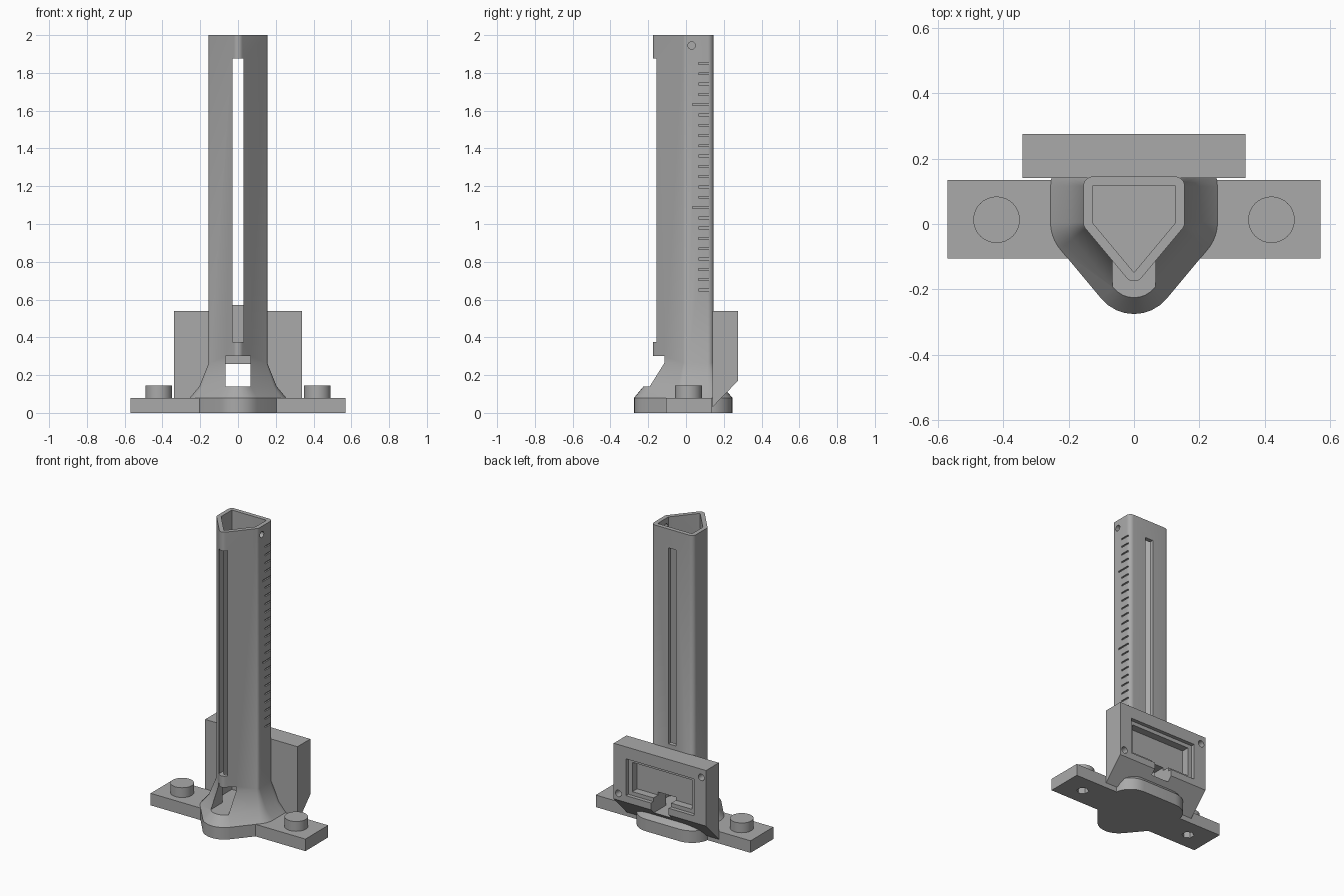
import bpy, bmesh, math
from mathutils import Vector, Matrix

cube = bpy.data.objects.get("Cube")
if cube:
    bpy.data.objects.remove(cube, do_unlink=True)

grey = bpy.data.materials.new("plain grey")
grey.use_nodes = True
GREY = (0.4, 0.4, 0.4, 1)
grey.diffuse_color = GREY
grey.node_tree.nodes["Principled BSDF"].inputs["Base Color"].default_value = GREY


def finish(name, bm):
    """Turn a bmesh into a named grey object."""
    bmesh.ops.recalc_face_normals(bm, faces=bm.faces)
    mesh = bpy.data.meshes.new(name)
    bm.to_mesh(mesh)
    bm.free()
    mesh.materials.append(grey)
    obj = bpy.data.objects.new(name, mesh)
    bpy.context.collection.objects.link(obj)
    return obj


def boxes(name, spans):
    """One object of boxes, each given as (x range, y range, z range)."""
    bm = bmesh.new()
    for span in spans:
        mid = Vector([(a + b) / 2 for a, b in span])
        size = [b - a for a, b in span]
        bmesh.ops.create_cube(bm, size=1, matrix=Matrix.Translation(mid) @ Matrix.Diagonal((*size, 1)))
    return finish(name, bm)


def cylinder(name, centre, radius, depth, axis="Z", sides=32):
    bm = bmesh.new()
    turn = {"X": Matrix.Rotation(math.pi / 2, 4, "Y"),
            "Y": Matrix.Rotation(math.pi / 2, 4, "X"), "Z": Matrix()}[axis]
    bmesh.ops.create_cone(bm, cap_ends=True, segments=sides, radius1=radius, radius2=radius,
                          depth=depth, matrix=Matrix.Translation(centre) @ turn)
    return finish(name, bm)


def cut(obj, *cutters):
    """Subtract each cutter and discard it."""
    for cutter in cutters:
        cutter.hide_render = True
        mod = obj.modifiers.new("cut", "BOOLEAN")
        mod.operation = "DIFFERENCE"
        mod.solver = "EXACT"
        mod.object = cutter
        bpy.context.view_layer.objects.active = obj
        bpy.ops.object.modifier_apply(modifier=mod.name)
        bpy.data.objects.remove(cutter, do_unlink=True)


# Five-sided section: square at the back, pointed at the front
CORE = [Vector(p) for p in ((0.125, 0.115), (-0.125, 0.115), (-0.125, 0.005), (0, -0.145), (0.125, 0.005))]


def outline(radius, steps=8):
    """The core section grown by a radius, with rounded corners."""
    points = []
    for i, p in enumerate(CORE):
        d_in, d_out = p - CORE[i - 1], CORE[(i + 1) % len(CORE)] - p
        start = math.atan2(-d_in.x, d_in.y)
        sweep = (math.atan2(-d_out.x, d_out.y) - start) % math.tau
        for k in range(steps + 1):
            a = start + sweep * k / steps
            points.append(p + radius * Vector((math.cos(a), math.sin(a))))
    return points


def loft(name, levels):
    """Skin the rounded section through (height, radius) levels."""
    bm = bmesh.new()
    rings = [[bm.verts.new((p.x, p.y, z)) for p in outline(r)] for z, r in levels]
    for low, high in zip(rings, rings[1:]):
        for i in range(len(low)):
            bm.faces.new((low[i - 1], low[i], high[i], high[i - 1]))
    bm.faces.new(rings[0])
    bm.faces.new(rings[-1])
    return finish(name, bm)


# Hollow column with a flared foot
column = loft("column", [(0, 0.13), (0.08, 0.13), (0.14, 0.08), (0.265, 0.03), (2, 0.03)])
cut(column,
    loft("bore", [(0.14, 0.002), (2.1, 0.002)]),
    boxes("front_window", [((-0.065, 0.065), (-0.4, 0.05), (0.14, 0.3))]),
    boxes("back_window", [((-0.065, 0.065), (0.04, 0.4), (0.14, 0.26))]),
    boxes("front_slot", [((-0.03, 0.03), (-0.3, 0), (0.375, 1.875))]),
    boxes("back_slot", [((-0.028, 0.028), (0, 0.3), (0.57, 1.875))]),
    cylinder("pin_hole", (0.15, 0.03, 1.945), 0.02, 0.1, "X", 20))

# Engraved scale on the left side, with a longer mark every ten
marks = []
for k in range(23):
    z = 1.85 - 0.0545 * k
    front = 0.035 if k % 10 == 4 else 0.065
    marks.append(((0.146, 0.2), (front, 0.128), (z - 0.005, z + 0.005)))
cut(column, boxes("scale_marks", marks))

# Cross arms with pegs above and hexagonal sockets below
arms = boxes("base_arms", [((-0.57, 0.57), (-0.105, 0.135), (0, 0.08))])
parts = [column, arms]
for side, sign in (("left", 1), ("right", -1)):
    x = 0.42 * sign
    peg = cylinder(side + "_peg", (x, 0.013, 0.1), 0.071, 0.09)
    cut(arms, cylinder("socket", (x, 0.013, 0), 0.038, 0.12, sides=6))
    parts.append(peg)

# Rear housing with a sloping underside
bm = bmesh.new()
profile = [(0.14, 0.03), (0.275, 0.17), (0.275, 0.54), (0.14, 0.54)]
face = bm.faces.new([bm.verts.new((-0.34, y, z)) for y, z in profile])
new = bmesh.ops.extrude_face_region(bm, geom=[face])["geom"]
bmesh.ops.translate(bm, vec=(0.68, 0, 0), verts=[v for v in new if isinstance(v, bmesh.types.BMVert)])
housing = finish("rear_housing", bm)
cut(housing,
    boxes("screen_rebate", [((-0.25, 0.25), (0.25, 0.4), (0.215, 0.46))]),
    boxes("screen_recess", [((-0.22, 0.22), (0.2, 0.4), (0.24, 0.435))]),
    boxes("cable_opening", [((-0.065, 0.065), (0, 0.4), (0.14, 0.26))]),
    cylinder("screw_hole", (-0.305, 0.27, 0.485), 0.022, 0.1, "Y", 20),
    cylinder("screw_hole", (0.305, 0.27, 0.215), 0.022, 0.1, "Y", 20))
parts.append(housing)

# Smooth the rounded faces and keep the edges sharp
bpy.ops.object.select_all(action="DESELECT")
for obj in parts:
    obj.select_set(True)
bpy.context.view_layer.objects.active = column
bpy.ops.object.shade_smooth_by_angle(angle=math.radians(25))
